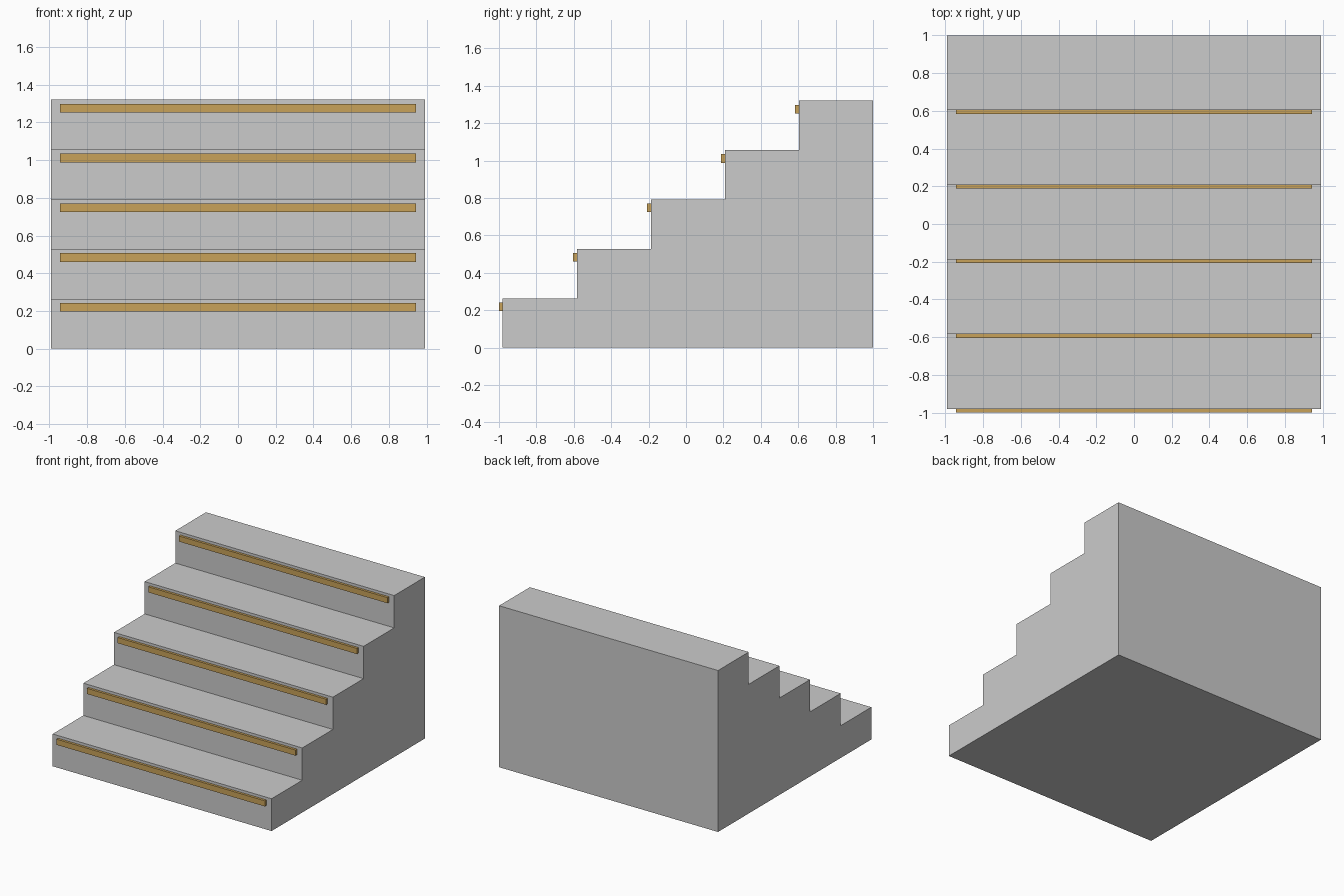
import bpy
import bmesh

if "Cube" in bpy.data.objects:
    bpy.data.objects.remove(bpy.data.objects["Cube"])

STEPS = 5
WIDTH = 1.98
RISE = 0.264
RUN = 0.396
FRONT = -0.98


def make_object(name, bm):
    bmesh.ops.recalc_face_normals(bm, faces=bm.faces)
    mesh = bpy.data.meshes.new(name)
    bm.to_mesh(mesh)
    bm.free()
    obj = bpy.data.objects.new(name, mesh)
    bpy.context.collection.objects.link(obj)
    return obj


# Solid stair block: stepped side profile extruded across the width
profile = [(FRONT, 0)]
for i in range(STEPS):
    y, z = FRONT + i * RUN, (i + 1) * RISE
    profile += [(y, z), (y + RUN, z)]
profile.append((FRONT + STEPS * RUN, 0))

bm = bmesh.new()
side = bm.faces.new([bm.verts.new((-WIDTH / 2, y, z)) for y, z in profile])
ext = bmesh.ops.extrude_face_region(bm, geom=[side], use_keep_orig=True)
new_verts = [e for e in ext["geom"] if isinstance(e, bmesh.types.BMVert)]
bmesh.ops.translate(bm, verts=new_verts, vec=(WIDTH, 0, 0))
make_object("stair_block", bm)

# Wooden strip near the top of every riser, slightly set into it
wood = bpy.data.materials.new("wood")
wood.diffuse_color = (0.58, 0.36, 0.10, 1)
wood.use_nodes = True
wood.node_tree.nodes["Principled BSDF"].inputs["Base Color"].default_value = wood.diffuse_color
for i in range(STEPS):
    bm = bmesh.new()
    bmesh.ops.create_cube(bm, size=1)
    bmesh.ops.scale(bm, verts=bm.verts, vec=(1.886, 0.026, 0.046))
    bmesh.ops.translate(bm, verts=bm.verts,
                        vec=(0, FRONT + i * RUN - 0.007, (i + 1) * RISE - 0.045))
    strip = make_object(f"riser_strip_{i + 1}", bm)
    strip.data.materials.append(wood)
